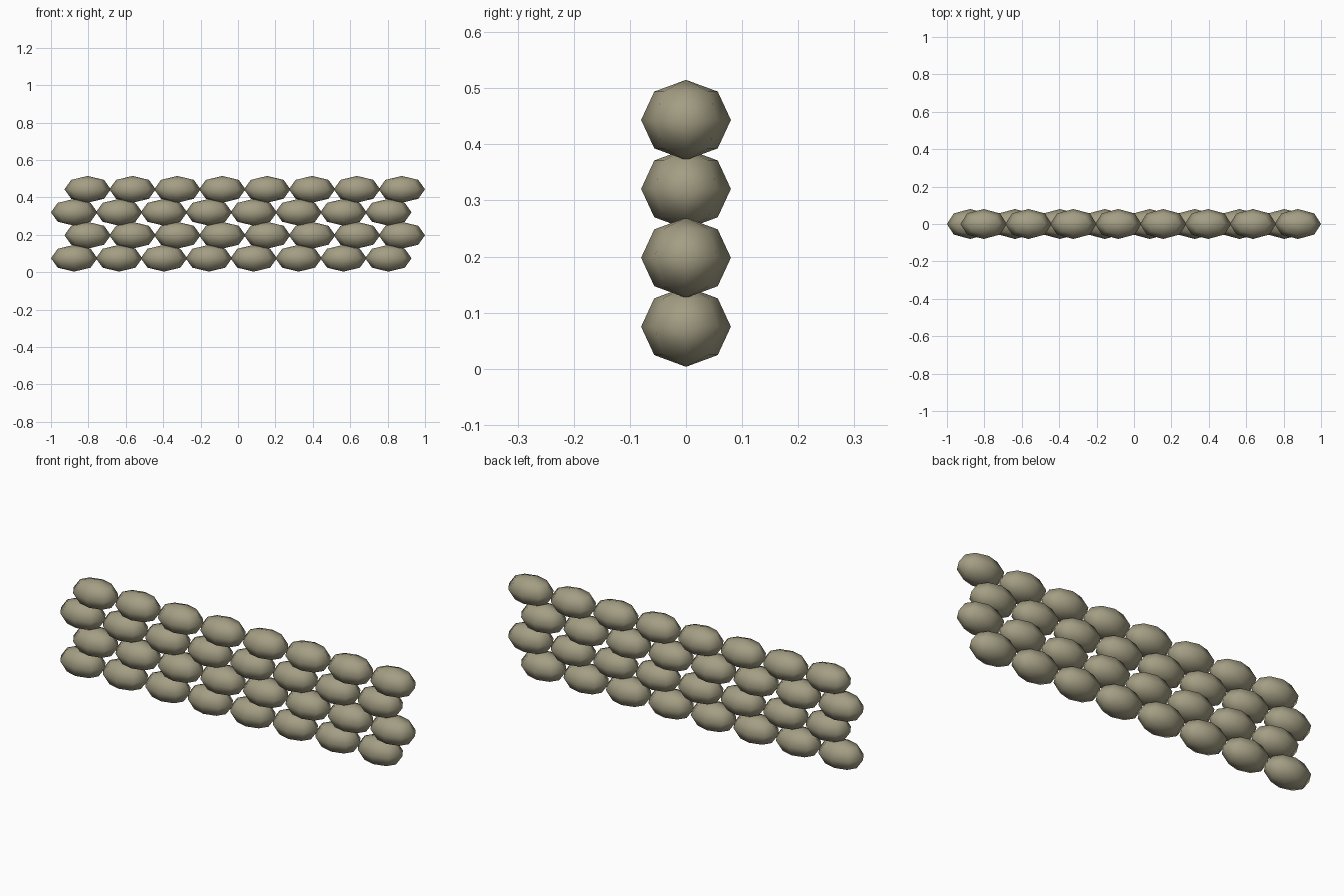
import bpy

if "Cube" in bpy.data.objects:
    bpy.data.objects.remove(bpy.data.objects["Cube"], do_unlink=True)

# Sandbag cloth
cloth = bpy.data.materials.new("khaki cloth")
cloth.use_nodes = True
khaki = (0.37, 0.34, 0.23, 1)
cloth.diffuse_color = khaki
cloth.node_tree.nodes["Principled BSDF"].inputs["Base Color"].default_value = khaki

ROWS, BAGS = 4, 8
BAG_SIZE = (0.124, 0.08, 0.0715)   # half length, depth and height
PITCH, ROW_HEIGHT, STAGGER = 0.24, 0.1228, 0.036

# One low-poly bag, shared by the whole wall
bpy.ops.mesh.primitive_uv_sphere_add(segments=8, ring_count=4, radius=1)
first = bpy.context.object
bag_mesh = first.data
bag_mesh.name = "sandbag"
for v in bag_mesh.vertices:
    v.co = [c * s for c, s in zip(v.co, BAG_SIZE)]
bag_mesh.shade_smooth()
bag_mesh.materials.append(cloth)

# Staggered courses
for row in range(ROWS):
    shift = STAGGER if row % 2 else -STAGGER
    for i in range(BAGS):
        if row == i == 0:
            bag = first
        else:
            bag = bpy.data.objects.new("sandbag", bag_mesh)
            bpy.context.collection.objects.link(bag)
        bag.name = f"sandbag_row{row + 1}_{i + 1}"
        bag.location = ((i - (BAGS - 1) / 2) * PITCH + shift, 0, 0.075 + row * ROW_HEIGHT)
